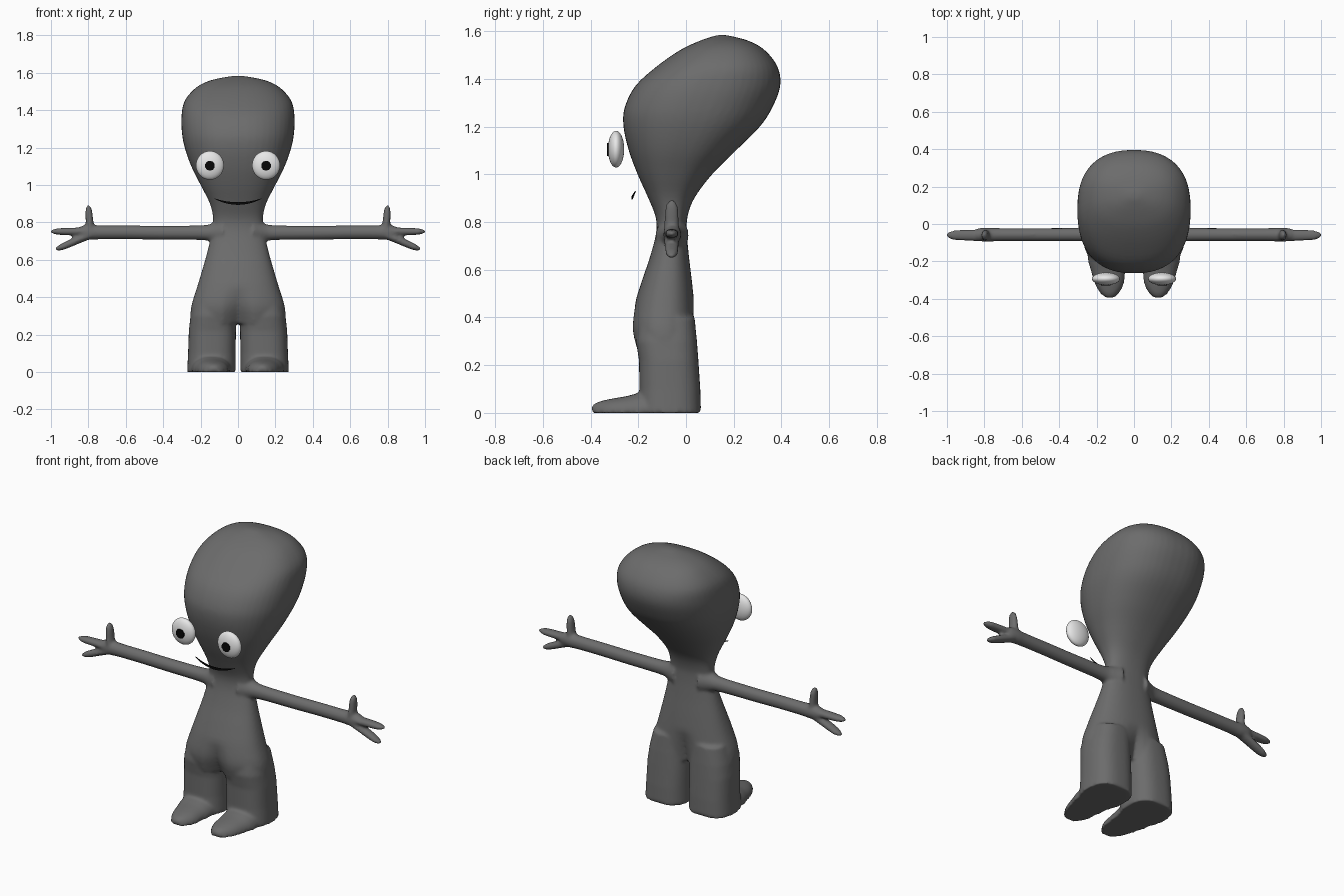
import bpy, bmesh, math
from mathutils import Vector

if "Cube" in bpy.data.objects:
    bpy.data.objects.remove(bpy.data.objects["Cube"])


def material(name, rgb):
    m = bpy.data.materials.new(name)
    m.diffuse_color = (*rgb, 1)
    m.use_nodes = True
    m.node_tree.nodes["Principled BSDF"].inputs["Base Color"].default_value = m.diffuse_color
    return m


GREY = material("skin grey", (0.15, 0.15, 0.15))
WHITE = material("eye white", (0.8, 0.8, 0.8))
BLACK = material("black", (0.002, 0.002, 0.002))


def finish(name, bm, mat):
    bmesh.ops.recalc_face_normals(bm, faces=bm.faces)
    me = bpy.data.meshes.new(name)
    bm.to_mesh(me)
    bm.free()
    me.materials.append(mat)
    ob = bpy.data.objects.new(name, me)
    bpy.context.collection.objects.link(ob)
    return ob


def loft(bm, rings):
    """Skin a list of closed rings and cap both ends."""
    loops = [[bm.verts.new(p) for p in r] for r in rings]
    n = len(loops[0])
    for a, b in zip(loops, loops[1:]):
        for i in range(n):
            j = (i + 1) % n
            bm.faces.new((a[i], a[j], b[j], b[i]))
    bm.faces.new(loops[0])
    bm.faces.new(loops[-1])


def oval(c, u, v, power=2.0, n=40):
    """Superellipse ring around c with half axes u and v."""
    c, u, v, e = Vector(c), Vector(u), Vector(v), 2 / power
    pts = []
    for i in range(n):
        a = 2 * math.pi * i / n
        ca, sa = math.cos(a), math.sin(a)
        pts.append(c + u * math.copysign(abs(ca) ** e, ca)
                   + v * math.copysign(abs(sa) ** e, sa))
    return pts


def refine(rows, k=4):
    """Smooth interpolation through the rows of a profile."""
    out = []
    for i in range(len(rows) - 1):
        p0, p1 = rows[max(i - 1, 0)], rows[i]
        p2, p3 = rows[i + 1], rows[min(i + 2, len(rows) - 1)]
        for s in range(k):
            t = s / k
            out.append([b + 0.5 * t * (c - a + t * (2*a - 5*b + 4*c - d + t * (3*(b - c) + d - a)))
                        for a, b, c, d in zip(p0, p1, p2, p3)])
    return out + [list(rows[-1])]


bm = bmesh.new()

# torso and head: z, front y, back y, half width
profile = [
    (0.26, -0.21, 0.045, 0.256), (0.35, -0.23, 0.042, 0.25), (0.45, -0.216, 0.035, 0.22),
    (0.55, -0.186, 0.025, 0.19), (0.65, -0.152, 0.013, 0.162), (0.75, -0.126, 0.004, 0.14),
    (0.82, -0.127, 0.006, 0.133), (0.90, -0.158, 0.035, 0.15), (1.0, -0.203, 0.11, 0.20),
    (1.1, -0.24, 0.21, 0.25), (1.2, -0.262, 0.31, 0.285), (1.28, -0.257, 0.362, 0.30),
    (1.37, -0.212, 0.395, 0.302), (1.45, -0.125, 0.384, 0.285), (1.52, -0.025, 0.33, 0.225),
    (1.56, 0.06, 0.26, 0.145), (1.583, 0.13, 0.17, 0.03)]
rings = []
for z, f, b, w in refine(profile):
    r = oval((0, (f + b) / 2, z), (w, 0, 0), (0, (b - f) / 2, 0), 2.35, 48)
    # groove between the legs fades out up the belly
    k = 0.45 * max(0, min(1, (0.46 - z) / 0.2))
    mid = (f + b) / 2
    for p in r:
        p.y = mid + (p.y - mid) * (1 - k * math.exp(-(p.x / 0.05) ** 2))
    rings.append(r)
loft(bm, rings)

for s in (-1, 1):
    # leg
    loft(bm, [oval((s * x, (f + b) / 2, z), (w, 0, 0), (0, (b - f) / 2, 0), 2.6)
              for z, x, w, f, b in ((0, 0.142, 0.13, -0.2, 0.063), (0.1, 0.14, 0.127, -0.195, 0.06),
                                    (0.22, 0.137, 0.126, -0.197, 0.052),
                                    (0.3, 0.132, 0.122, -0.21, 0.046),
                                    (0.4, 0.12, 0.11, -0.20, 0.036))])
    # foot: y, centre x, half width, height
    feet = [(-0.08, 0.142, 0.115, 0.10), (-0.19, 0.142, 0.105, 0.085), (-0.25, 0.138, 0.093, 0.07),
            (-0.32, 0.132, 0.078, 0.058), (-0.37, 0.13, 0.05, 0.045), (-0.395, 0.13, 0.02, 0.03)]
    rings = []
    for y, x, w, h in refine(feet, 3):
        r = oval((s * x, y, 0), (w, 0, 0), (0, 0, h), 2.3)
        for p in r:
            p.z = max(p.z, 0)
        rings.append(r)
    loft(bm, rings)

    # arm: x, radius
    arm = [(0.08, 0.075), (0.14, 0.05), (0.18, 0.041), (0.3, 0.038), (0.7, 0.037),
           (0.78, 0.04), (0.83, 0.036), (0.86, 0.02)]
    loft(bm, [oval((s * x, -0.057, 0.745 + 0.002 * (x > 0.5)), (0, r * 0.95, 0), (0, 0, r), 2, 24)
              for x, r in refine(arm, 3)])
    # thumb and two fingers: start and end in x, z
    for (x0, z0), (x1, z1), rad in (((0.79, 0.75), (0.80, 0.893), 0.021),
                                    ((0.80, 0.752), (1.003, 0.751), 0.021),
                                    ((0.79, 0.735), (0.978, 0.653), 0.021)):
        d = Vector((s * (x1 - x0), 0, z1 - z0))
        side = Vector((-d.z, 0, d.x)).normalized()
        base = Vector((s * x0, -0.06, z0))
        loft(bm, [oval(base + d * t, side * rad * k, (0, 0.031 * k, 0), 2, 20)
                  for t, k in ((0, 1.1), (0.3, 1.0), (0.6, 0.95), (0.8, 0.85), (0.92, 0.62), (1, 0.25))])

# fuse all limbs into one soft skin
body = finish("body", bm, GREY)
rm = body.modifiers.new("fuse", 'REMESH')
rm.mode = 'VOXEL'
rm.voxel_size = 0.009
rm.use_smooth_shade = True
sm = body.modifiers.new("soften", 'SMOOTH')
sm.factor = 0.5
sm.iterations = 5
bpy.context.view_layer.objects.active = body
body.select_set(True)
bpy.ops.object.convert(target='MESH')

for s, side in ((-1, "left"), (1, "right")):
    # eye
    bpy.ops.mesh.primitive_uv_sphere_add(segments=24, ring_count=14, location=(s * 0.15, -0.293, 1.105))
    eye = bpy.context.object
    eye.name = side + "_eye"
    eye.scale = (0.075, 0.034, 0.077)
    eye.data.materials.append(WHITE)
    bpy.ops.object.shade_smooth()
    # pupil
    bpy.ops.mesh.primitive_cylinder_add(vertices=10, radius=0.027, depth=0.008,
                                        location=(s * 0.15, -0.326, 1.103), rotation=(math.pi / 2, 0, 0))
    bpy.context.object.name = side + "_pupil"
    bpy.context.object.data.materials.append(BLACK)

# mouth: thin smiling crescent
bm = bmesh.new()
rings = []
for i in range(13):
    t = -1 + i / 6
    x, z = 0.128 * t, 0.901 + 0.027 * t * t
    h = 0.001 + 0.006 * (1 - t * t)
    y = -0.226 + (z - 0.901) * 0.5
    rings.append([(x, y - 0.002, z - h), (x, y + 0.002, z - h),
                  (x, y + 0.002, z + h), (x, y - 0.002, z + h)])
loft(bm, rings)
finish("mouth", bm, BLACK)
